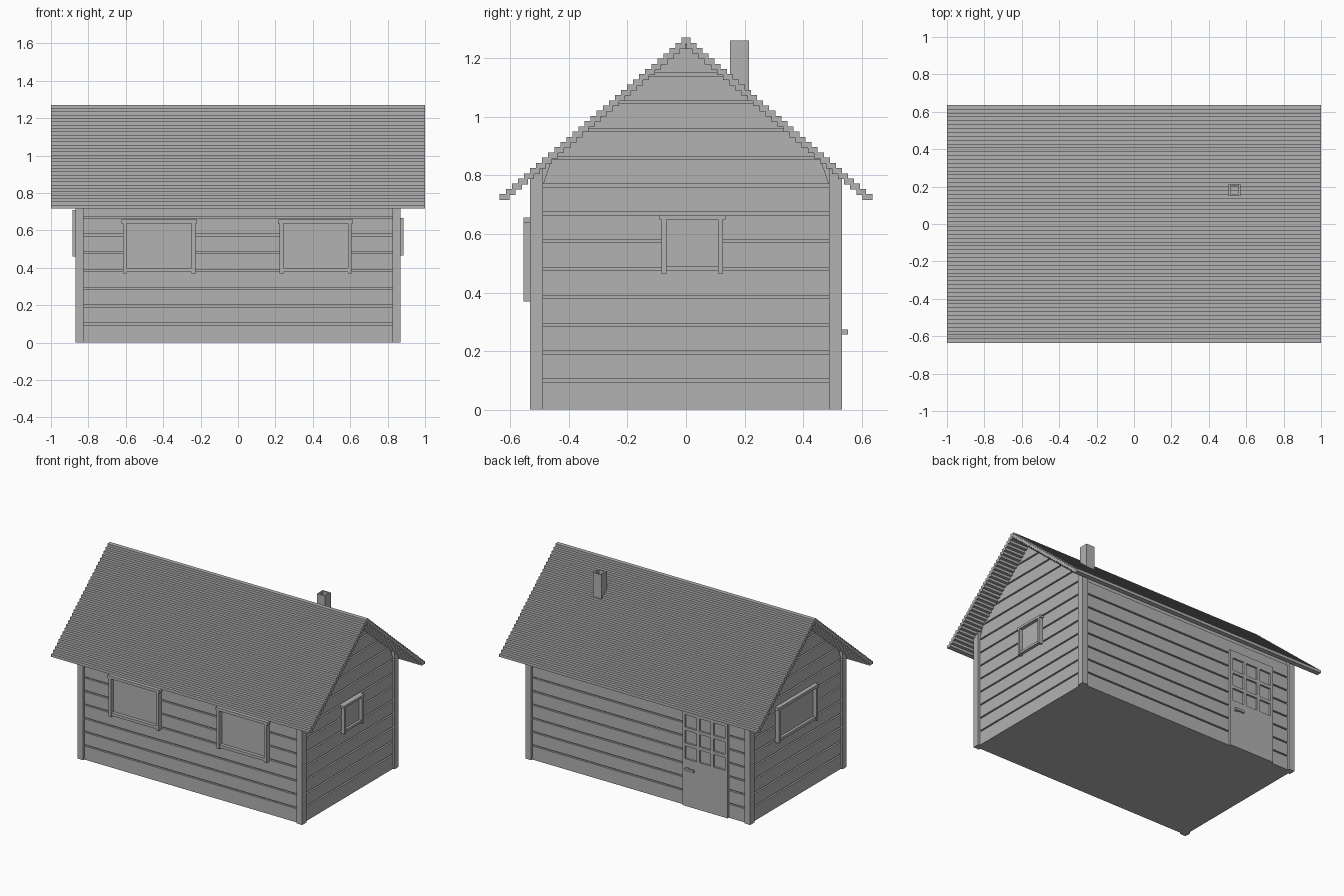
import bpy, bmesh

cube = bpy.data.objects.get("Cube")
if cube:
    bpy.data.objects.remove(cube, do_unlink=True)

grey = bpy.data.materials.new("plain_grey")
grey.use_nodes = True
grey.diffuse_color = (0.445, 0.445, 0.445, 1)
grey.node_tree.nodes["Principled BSDF"].inputs["Base Color"].default_value = grey.diffuse_color


def prism(profile, x0, x1):
    """Outline in (y, z) extruded along x."""
    return [(x0, y, z) for y, z in profile], [(x1, y, z) for y, z in profile]


def box(x0, x1, y0, y1, z0, z1):
    return prism([(y0, z0), (y1, z0), (y1, z1), (y0, z1)], x0, x1)


def build(name, solids):
    """Make one object from a list of prisms."""
    bm = bmesh.new()
    for a, b in solids:
        va = [bm.verts.new(p) for p in a]
        vb = [bm.verts.new(p) for p in b]
        bm.faces.new(va)
        bm.faces.new(vb[::-1])
        n = len(va)
        for i in range(n):
            j = (i + 1) % n
            bm.faces.new((va[j], va[i], vb[i], vb[j]))
    bmesh.ops.recalc_face_normals(bm, faces=bm.faces)
    mesh = bpy.data.meshes.new(name)
    bm.to_mesh(mesh)
    bm.free()
    mesh.materials.append(grey)
    obj = bpy.data.objects.new(name, mesh)
    bpy.context.collection.objects.link(obj)
    return obj


WX, WY = 0.857, 0.52          # outer faces of the siding
CX, CY = 0.87, 0.533          # outer faces of the corner posts
GROOVE = 0.013
POST = 0.045
PITCH = 0.095


def under(y):
    """Height of the roof underside."""
    return 1.25 - 0.86 * abs(y)


def half_width(z):
    return min(CY - POST, (1.25 - z) / 0.86)


# Solid body behind the siding
bx, by = WX - GROOVE, WY - GROOVE
build("house_body", [prism([(-by, 0), (by, 0), (by, under(by)), (0, under(0)),
                            (-by, under(by))], -bx, bx)])

# Horizontal siding boards
long_boards, gable_boards = [], []
for i in range(13):
    z0 = PITCH * i + (0.01 if i else 0)
    z1 = PITCH * (i + 1)
    w0, w1 = half_width(z0), half_width(z1)
    outline = [(-w0, z0), (w0, z0), (w1, z1), (-w1, z1)]
    for s in (-1, 1):
        gable_boards.append(prism(outline, s * bx, s * WX))
        if i < 8:
            long_boards.append(box(-CX + POST, CX - POST,
                                   *sorted((s * by, s * WY)), z0, z1))
build("long_wall_siding", long_boards)
build("gable_siding", gable_boards)

# Corner posts, cut to the roof slope
posts = []
for sx in (-1, 1):
    for sy in (-1, 1):
        inner = CY - POST
        outline = [(sy * inner, 0), (sy * CY, 0),
                   (sy * CY, under(CY)), (sy * inner, under(inner))]
        posts.append(prism(outline, sx * (CX - POST), sx * CX))
build("corner_posts", posts)

# Stepped roof of overlapping planks
STEPS, RUN, DROP = 30, 0.0207, 0.0178
planks = [box(-1, 1, -0.015, 0.015, 1.25, 1.27)]
for k in range(1, STEPS + 1):
    edge, top = 0.015 + RUN * k, 1.27 - DROP * k
    for s in (-1, 1):
        planks.append(box(-1, 1, *sorted((s * edge, s * (edge - 0.034))), top - 0.02, top))
build("roof_planks", planks)

# Hollow chimney
x0, x1, y0, y1, t = 0.505, 0.57, 0.15, 0.215, 0.01
build("chimney", [
    box(x0, x1, y0, y0 + t, 1.04, 1.26), box(x0, x1, y1 - t, y1, 1.04, 1.26),
    box(x0, x0 + t, y0 + t, y1 - t, 1.04, 1.26), box(x1 - t, x1, y0 + t, y1 - t, 1.04, 1.26)])


def window(name, axis, side, a0, a1, z0, z1, trim, out):
    """Framed window; a0..a1 is the frame's span along the wall."""
    wall = WX if axis == "x" else WY

    def piece(b0, b1, c0, c1, depth):
        d = sorted((side * (wall - GROOVE), side * depth))
        return box(*d, b0, b1, c0, c1) if axis == "x" else box(b0, b1, *d, c0, c1)

    build(name + "_frame", [
        piece(a0, a0 + trim, z0, z1 - trim, out), piece(a1 - trim, a1, z0, z1 - trim, out),
        piece(a0 - 0.008, a1 + 0.008, z1 - trim, z1, out),
        piece(a0 + trim, a1 - trim, z0 + 0.008, z0 + 0.008 + trim, out - 0.006)])
    build(name + "_pane", [piece(a0 + trim, a1 - trim, z0 + 0.02, z1 - trim, wall + 0.004)])


window("front_right_window", "y", -1, -0.615, -0.228, 0.37, 0.657, 0.02, 0.554)
window("front_left_window", "y", -1, 0.222, 0.608, 0.37, 0.657, 0.02, 0.554)
window("small_end_window", "x", 1, -0.083, 0.126, 0.465, 0.665, 0.016, 0.884)
window("large_end_window", "x", -1, -0.195, 0.235, 0.46, 0.71, 0.02, 0.886)

# Back door with a three by three grid of panes
dx0, dx1, top = -0.695, -0.345, 0.69
sill, cell, pane = 0.33, 0.11, 0.088
bar = cell - pane
start = dx0 + (dx1 - dx0 - 3 * cell + bar) / 2
bars = [box(dx0, dx1, by, CY, 0, sill)]
for i in range(4):
    left = dx0 if i == 0 else start + i * cell - bar
    right = dx1 if i == 3 else start + i * cell
    bars.append(box(left, right, by, CY, sill, top))
    if i:
        low = sill + i * cell - bar
        high = top if i == 3 else low + bar
        for j in range(3):
            left = start + j * cell
            bars.append(box(left, left + pane, by, CY, low, high))
build("door", bars)
build("door_panes", [box(start, start + 3 * cell - bar, by, WY, sill, top - bar)])
build("door_handle", [box(-0.445, -0.375, 0.542, 0.553, 0.257, 0.273),
                      box(-0.395, -0.38, CY - 0.005, 0.545, 0.257, 0.273)])
